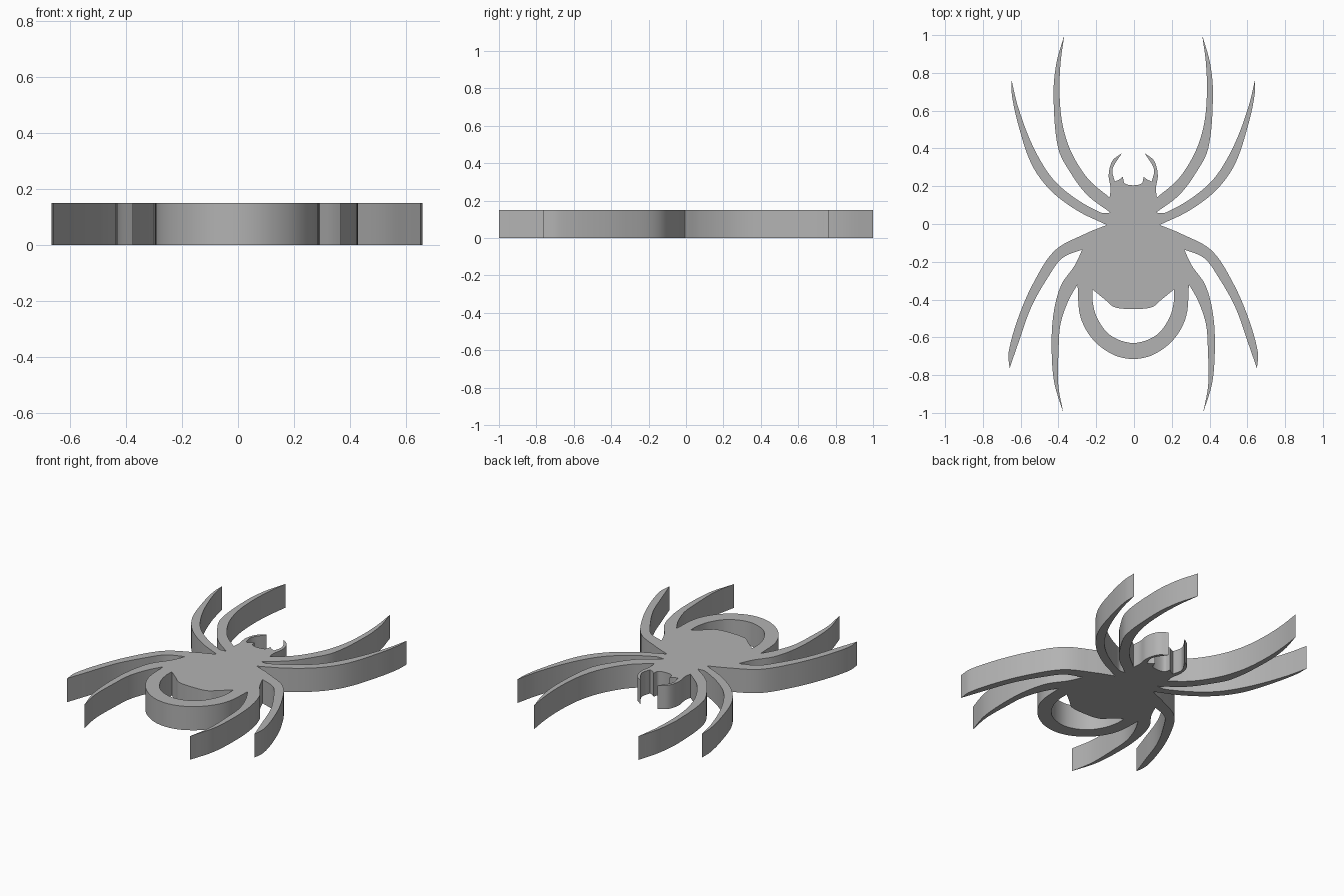
import bpy
import bmesh
from mathutils import Vector

THICKNESS = 0.15
STEPS = 6            # points per smooth span
CENTRE_SHIFT = -0.004

cube = bpy.data.objects.get("Cube")
if cube:
    bpy.data.objects.remove(cube, do_unlink=True)


def smooth_edge(points):
    """Smooth run through the points, sharp at both ends, level where it meets the middle line."""
    pts = [Vector(p) for p in points]

    def ghost(end, neighbour):
        return Vector((-neighbour.x, neighbour.y)) if end.x == 0 else end

    pts = [ghost(pts[0], pts[1])] + pts + [ghost(pts[-1], pts[-2])]
    run = []
    for a, b, c, d in zip(pts, pts[1:], pts[2:], pts[3:]):
        # Tangents scaled to the span keep uneven spacing from overshooting
        span = (c - b).length
        m0 = (c - a) * span / max((b - a).length + span, 1e-6)
        m1 = (d - b) * span / max((d - c).length + span, 1e-6)
        for i in range(STEPS):
            t = i / STEPS
            s = 1 - t
            run.append(b * (s * s * (1 + 2 * t)) + m0 * (t * s * s)
                       + c * (t * t * (3 - 2 * t)) - m1 * (t * t * s))
    return run + [pts[-2]]


def half_outline(edges):
    """Join edges end to end, dropping shared points."""
    path = []
    for edge in edges:
        for p in smooth_edge(edge):
            if not path or (p - path[-1]).length > 1e-4:
                path.append(p)
    return path


def closed_loop(edges):
    """Mirror a half outline across the middle line into a full loop."""
    half = half_outline(edges)
    return half + [Vector((-p.x, p.y)) for p in reversed(half[1:-1])]


# Head: brow, small bump, then the curved fang
brow = [(0, .205), (.045, .215), (.055, .25)]
bump = [(.055, .25), (.075, .235), (.098, .225)]
fang_inner = [(.098, .225), (.11, .29), (.06, .375)]
fang_outer = [(.06, .375), (.11, .335), (.13, .26), (.12, .19), (.125, .14)]

# Legs, each as one edge out to the tip and one edge back
front_leg_out = [(.125, .14), (.24, .24), (.33, .385), (.375, .53), (.39, .69), (.385, .85), (.365, 1)]
front_leg_back = [(.365, 1), (.407, .85), (.422, .68), (.397, .4), (.325, .26), (.24, .15), (.12, .06)]
upper_leg_out = [(.12, .06), (.17, .06), (.32, .145), (.435, .25), (.535, .42), (.61, .62), (.645, .765)]
upper_leg_back = [(.645, .765), (.642, .68), (.61, .53), (.54, .32), (.44, .18), (.295, .07), (.14, -.005)]
lower_leg_out = [(.14, -.005), (.25, -.05), (.415, -.14), (.53, -.315), (.61, -.5), (.66, -.68), (.655, -.765)]
lower_leg_back = [(.655, -.765), (.61, -.635), (.54, -.44), (.45, -.28), (.375, -.18), (.27, -.135)]
rear_leg_out = [(.27, -.135), (.31, -.22), (.38, -.32), (.418, -.45), (.432, -.61), (.42, -.83), (.37, -1)]
rear_leg_back = [(.37, -1), (.397, -.85), (.395, -.66), (.385, -.53), (.345, -.41), (.295, -.32)]

# Ring behind the abdomen, and the crescent opening inside it
ring_outer = [(.295, -.32), (.28, -.49), (.215, -.61), (.11, -.69), (0, -.715)]
abdomen_edge = [(0, -.45), (.1, -.44), (.15, -.4), (.215, -.347)]
ring_inner = [(.215, -.347), (.215, -.41), (.19, -.5), (.12, -.59), (0, -.63)]

outline = closed_loop([
    brow, bump, fang_inner, fang_outer,
    front_leg_out, front_leg_back, upper_leg_out, upper_leg_back,
    lower_leg_out, lower_leg_back, rear_leg_out, rear_leg_back,
    ring_outer,
])
opening = closed_loop([abdomen_edge, ring_inner])

# Fill the silhouette around the opening and raise it to a flat slab
bm = bmesh.new()
for loop in (outline, opening):
    verts = [bm.verts.new((p.x + CENTRE_SHIFT, p.y, 0)) for p in loop]
    for a, b in zip(verts, verts[1:] + verts[:1]):
        bm.edges.new((a, b))
bmesh.ops.triangle_fill(bm, use_beauty=True, use_dissolve=False,
                        edges=bm.edges[:], normal=(0, 0, 1))
raised = bmesh.ops.extrude_face_region(bm, geom=bm.faces[:], use_keep_orig=True)
bmesh.ops.translate(bm, vec=(0, 0, THICKNESS),
                    verts=[g for g in raised["geom"] if isinstance(g, bmesh.types.BMVert)])
bmesh.ops.recalc_face_normals(bm, faces=bm.faces[:])

mesh = bpy.data.meshes.new("spider_cutout")
bm.to_mesh(mesh)
bm.free()
spider = bpy.data.objects.new("spider_cutout", mesh)
bpy.context.collection.objects.link(spider)

# Single plain grey
grey = bpy.data.materials.new("plain_grey")
grey.use_nodes = True
colour = (.45, .45, .45, 1)
grey.diffuse_color = colour
for node in grey.node_tree.nodes:
    if node.type == "BSDF_PRINCIPLED":
        node.inputs["Base Color"].default_value = colour
mesh.materials.append(grey)

# Smooth curved walls with crisp rims and tips
bpy.ops.object.select_all(action="DESELECT")
spider.select_set(True)
bpy.context.view_layer.objects.active = spider
bpy.ops.object.shade_smooth_by_angle()
